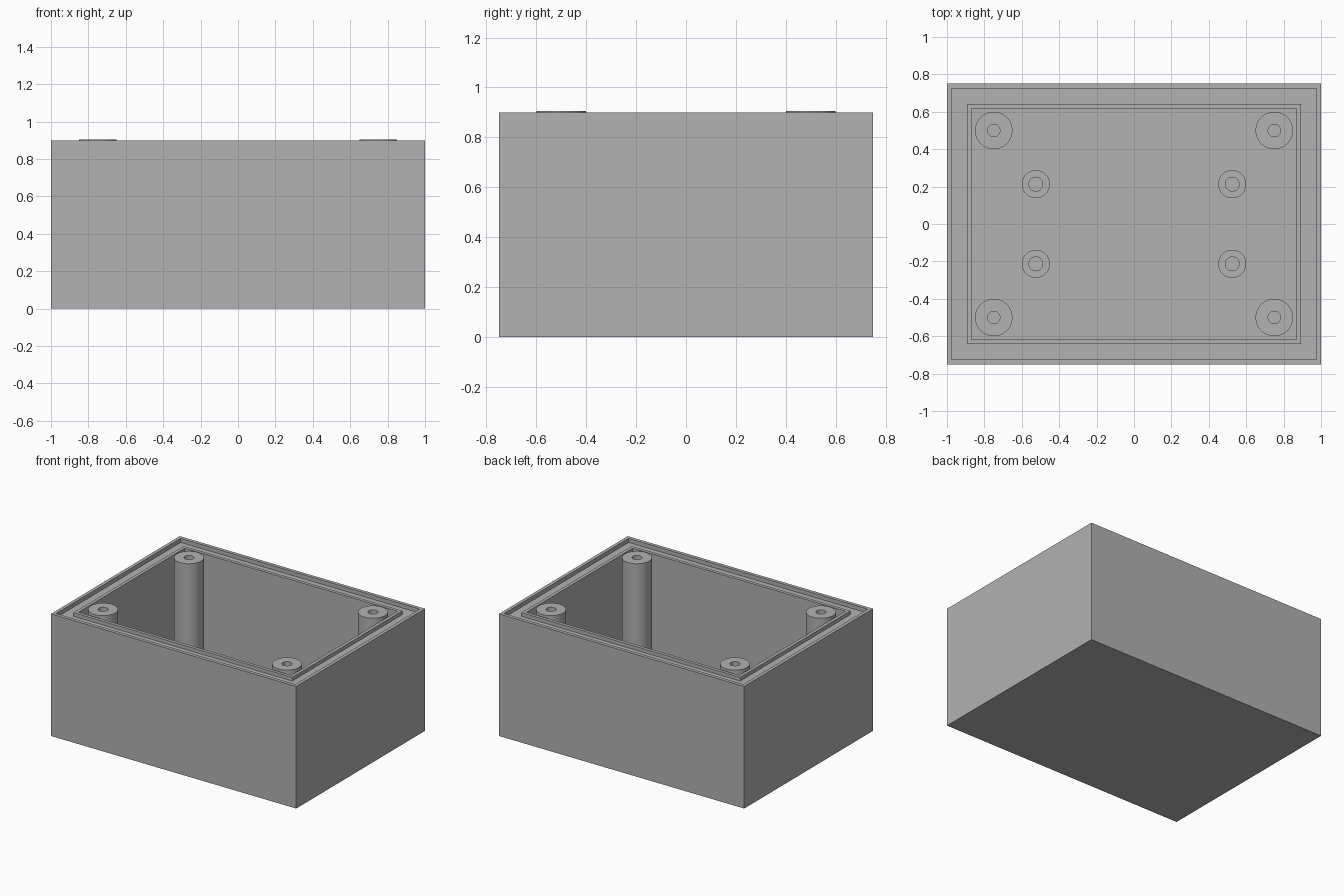
import bpy, bmesh, math

old = bpy.data.objects.get("Cube")
if old:
    bpy.data.objects.remove(old, do_unlink=True)

WIDTH, DEPTH, HEIGHT = 2.0, 1.5, 0.9
FLOOR = 0.1

grey = bpy.data.materials.new("plain grey plastic")
grey.use_nodes = True
colour = (0.445, 0.445, 0.445, 1)
grey.diffuse_color = colour
grey.node_tree.nodes["Principled BSDF"].inputs["Base Color"].default_value = colour


def loft(name, rings, cap_start=True, cap_end=True):
    """Join a list of closed rings of points into one surface."""
    bm = bmesh.new()
    loops = [[bm.verts.new(p) for p in ring] for ring in rings]
    n = len(loops[0])
    for a, b in zip(loops, loops[1:]):
        for i in range(n):
            j = (i + 1) % n
            bm.faces.new((a[i], a[j], b[j], b[i]))
    if cap_start:
        bm.faces.new(list(reversed(loops[0])))
    if cap_end:
        bm.faces.new(loops[-1])
    mesh = bpy.data.meshes.new(name)
    bm.to_mesh(mesh)
    bm.free()
    mesh.materials.append(grey)
    obj = bpy.data.objects.new(name, mesh)
    bpy.context.collection.objects.link(obj)
    return obj


def rectangle(inset, z):
    x, y = WIDTH / 2 - inset, DEPTH / 2 - inset
    return [(-x, -y, z), (x, -y, z), (x, y, z), (-x, y, z)]


def circle(radius, z, sides=64):
    angles = [2 * math.pi * i / sides for i in range(sides)]
    return [(radius * math.cos(a), radius * math.sin(a), z) for a in angles]


def post(name, x, y, radius, hole, top):
    """Hollow round post standing on the box floor."""
    profile = [(radius, FLOOR), (radius, top), (hole, top), (hole, FLOOR + 0.01)]
    obj = loft(name, [circle(r, z) for r, z in profile], cap_start=False)
    obj.location = (x, y, 0)
    bpy.ops.object.select_all(action="DESELECT")
    obj.select_set(True)
    bpy.context.view_layer.objects.active = obj
    bpy.ops.object.shade_smooth_by_angle(angle=math.radians(30))


# Box shell: outer wall, thin lip, seal groove, inner rib, cavity
groove = HEIGHT - 0.03
section = [(0, 0), (0, HEIGHT), (0.025, HEIGHT), (0.025, groove),
           (0.108, groove), (0.108, HEIGHT - 0.003), (0.132, HEIGHT - 0.003),
           (0.132, FLOOR)]
loft("box_shell", [rectangle(inset, z) for inset, z in section])

# Tall screw posts in the corners and short board standoffs
for sx, side in ((1, "left"), (-1, "right")):
    for sy, end in ((-1, "front"), (1, "back")):
        post(f"{end}_{side}_screw_post", sx * 0.75, sy * 0.5, 0.1, 0.033, HEIGHT + 0.005)
        post(f"{end}_{side}_standoff", sx * 0.525, sy * 0.213, 0.075, 0.037, FLOOR + 0.125)
